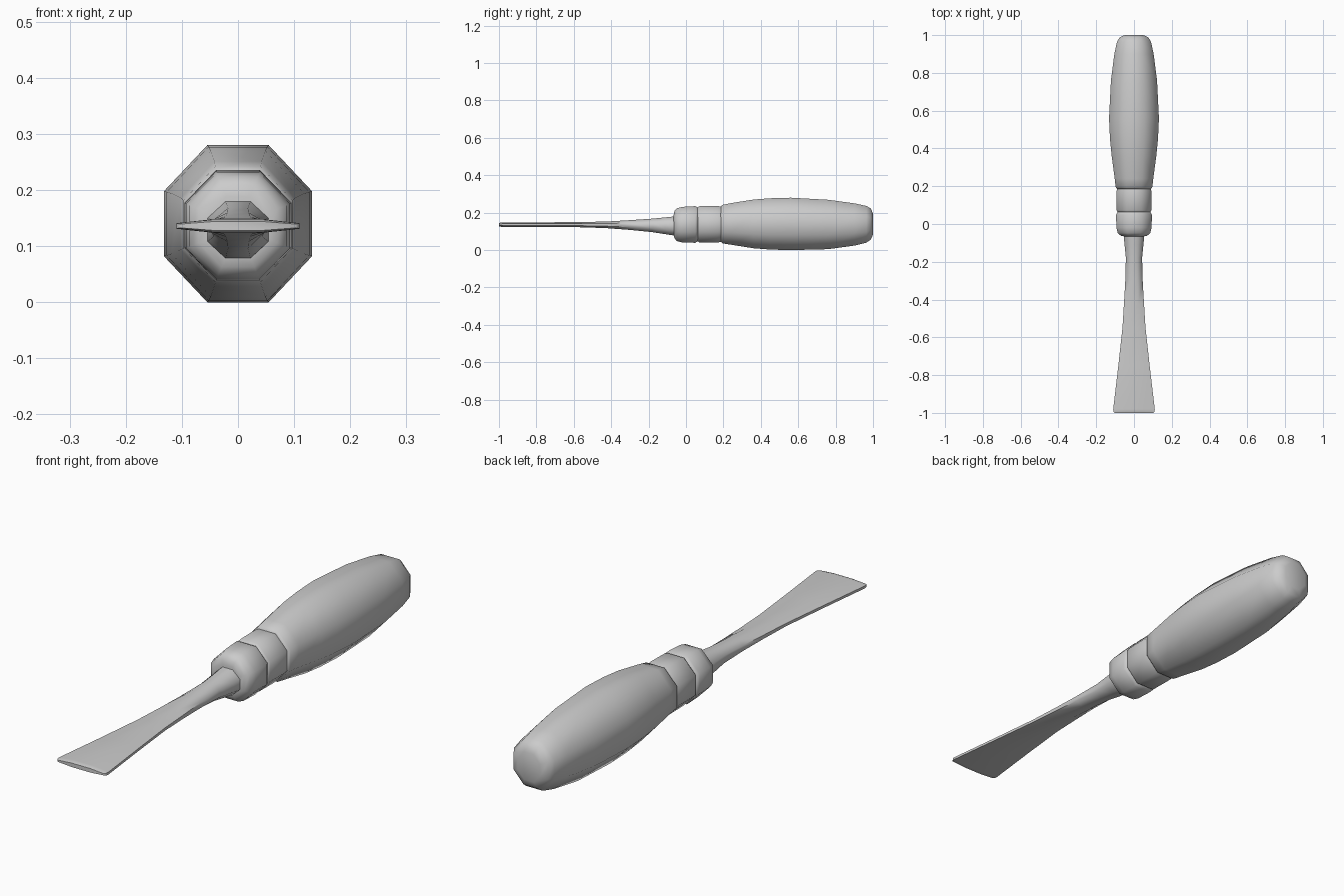
import bpy, bmesh, math

K = math.tan(math.pi / 8)


def octagon_loft(name, sections):
    """Loft octagons along y; each section is (y, half width, half height, centre z)."""
    bm = bmesh.new()
    rings = []
    for y, a, b, z in sections:
        pts = [(a, -K * b), (a, K * b), (K * a, b), (-K * a, b),
               (-a, K * b), (-a, -K * b), (-K * a, -b), (K * a, -b)]
        rings.append([bm.verts.new((px, y, z + pz)) for px, pz in pts])
    for r, s in zip(rings, rings[1:]):
        for i in range(8):
            j = (i + 1) % 8
            bm.faces.new((r[i], r[j], s[j], s[i]))
    bm.faces.new(rings[0])
    bm.faces.new(rings[-1])
    bmesh.ops.recalc_face_normals(bm, faces=bm.faces)
    mesh = bpy.data.meshes.new(name)
    bm.to_mesh(mesh)
    bm.free()
    obj = bpy.data.objects.new(name, mesh)
    bpy.context.collection.objects.link(obj)
    bpy.ops.object.select_all(action='DESELECT')
    obj.select_set(True)
    bpy.context.view_layer.objects.active = obj
    bpy.ops.object.shade_smooth_by_angle(angle=math.radians(60))
    return obj


# Swelling octagonal grip with a rounded butt
octagon_loft("handle_grip", [
    (0.185, 0.088, 0.092, 0.139), (0.195, 0.097, 0.103, 0.139),
    (0.24, 0.102, 0.111, 0.140), (0.36, 0.118, 0.130, 0.140),
    (0.45, 0.127, 0.137, 0.140), (0.56, 0.132, 0.140, 0.140),
    (0.76, 0.122, 0.132, 0.137), (0.90, 0.104, 0.113, 0.137),
    (0.965, 0.090, 0.098, 0.138), (0.988, 0.076, 0.083, 0.139),
    (1.0, 0.050, 0.056, 0.139)])

# Two stepped bands between grip and blade
octagon_loft("ferrule_band", [
    (0.06, 0.085, 0.089, 0.138), (0.072, 0.092, 0.097, 0.138),
    (0.17, 0.093, 0.098, 0.138), (0.19, 0.088, 0.093, 0.138)])
octagon_loft("collar", [
    (-0.066, 0.050, 0.052, 0.136), (-0.062, 0.070, 0.073, 0.136),
    (-0.048, 0.086, 0.088, 0.136), (-0.02, 0.093, 0.095, 0.136),
    (0.05, 0.095, 0.098, 0.137), (0.064, 0.086, 0.090, 0.138)])

# Shank flattening and flaring out into the cutting edge
octagon_loft("blade", [
    (-0.04, 0.056, 0.052, 0.130), (-0.07, 0.054, 0.050, 0.129),
    (-0.11, 0.050, 0.045, 0.130), (-0.18, 0.043, 0.036, 0.132),
    (-0.30, 0.046, 0.026, 0.134), (-0.42, 0.053, 0.018, 0.135),
    (-0.55, 0.061, 0.014, 0.136), (-0.75, 0.083, 0.0125, 0.136),
    (-0.98, 0.110, 0.012, 0.136), (-0.992, 0.109, 0.011, 0.136),
    (-1.0, 0.103, 0.008, 0.136)])
